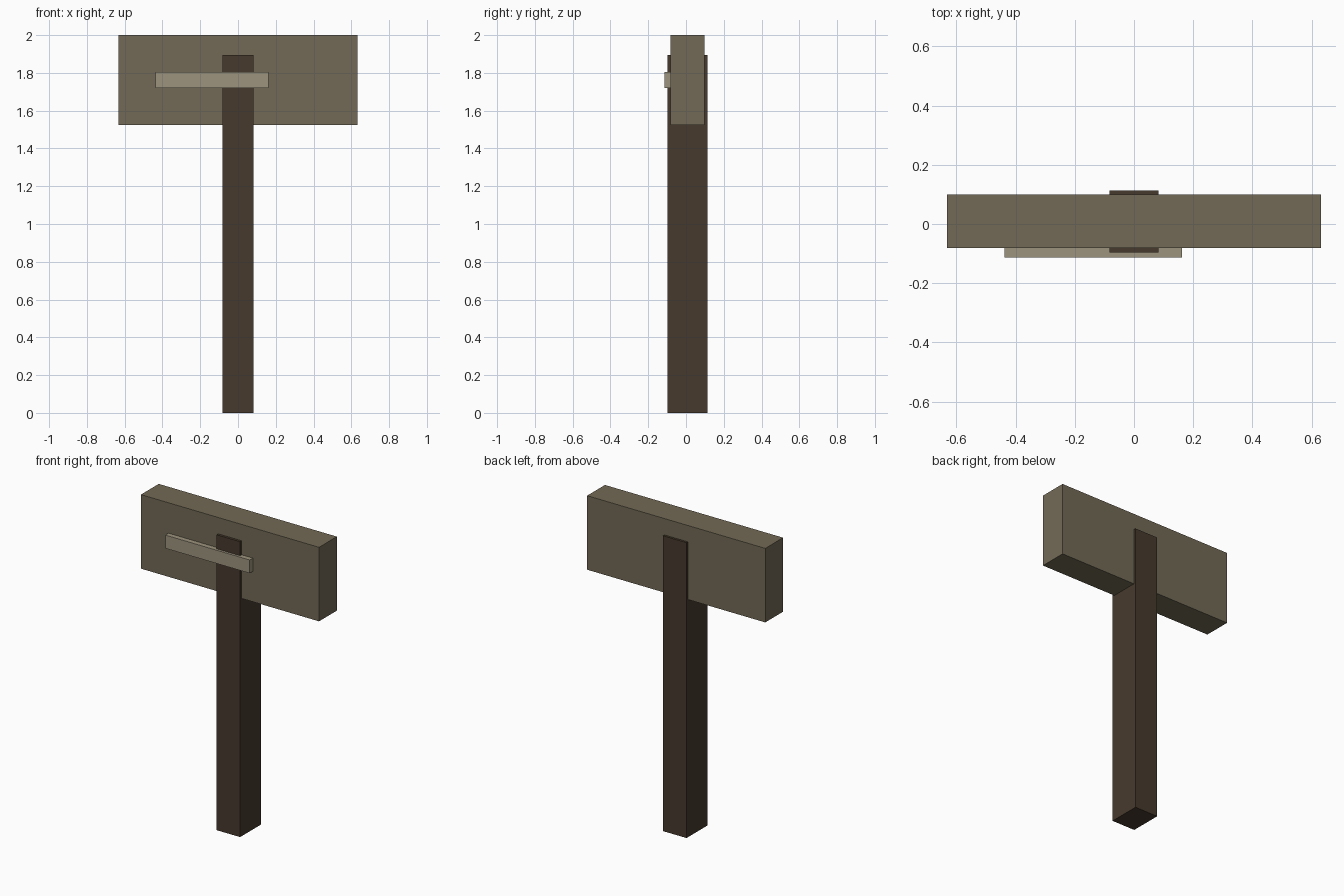
import bpy
from mathutils import Matrix, Vector

# Remove the default cube
default = bpy.data.objects.get("Cube")
if default:
    bpy.data.objects.remove(default)


def material(name, rgb):
    mat = bpy.data.materials.new(name)
    mat.use_nodes = True
    color = (*rgb, 1.0)
    mat.diffuse_color = color
    bsdf = next(n for n in mat.node_tree.nodes if n.type == "BSDF_PRINCIPLED")
    bsdf.inputs["Base Color"].default_value = color
    return mat


def box(name, low, high, mat):
    """Add a flat-sided box spanning two opposite corners."""
    low, high = Vector(low), Vector(high)
    bpy.ops.mesh.primitive_cube_add(size=1, location=(low + high) / 2)
    obj = bpy.context.object
    obj.name = name
    obj.data.transform(Matrix.Diagonal((*(high - low), 1.0)))
    obj.data.materials.append(mat)
    return obj


dark_wood = material("dark wood", (0.063, 0.042, 0.026))
weathered_wood = material("weathered wood", (0.171, 0.144, 0.093))
pale_wood = material("pale wood", (0.337, 0.296, 0.209))

# Upright post, slightly deeper than the board so it shows on both faces
box("post", (-0.083, -0.097, 0), (0.083, 0.113, 1.895), dark_wood)

# Wide sign board
box("sign_board", (-0.632, -0.081, 1.525), (0.632, 0.099, 2.0), weathered_wood)

# Raised strip across the front, off centre
box("front_strip", (-0.437, -0.113, 1.72), (0.162, -0.081, 1.805), pale_wood)
